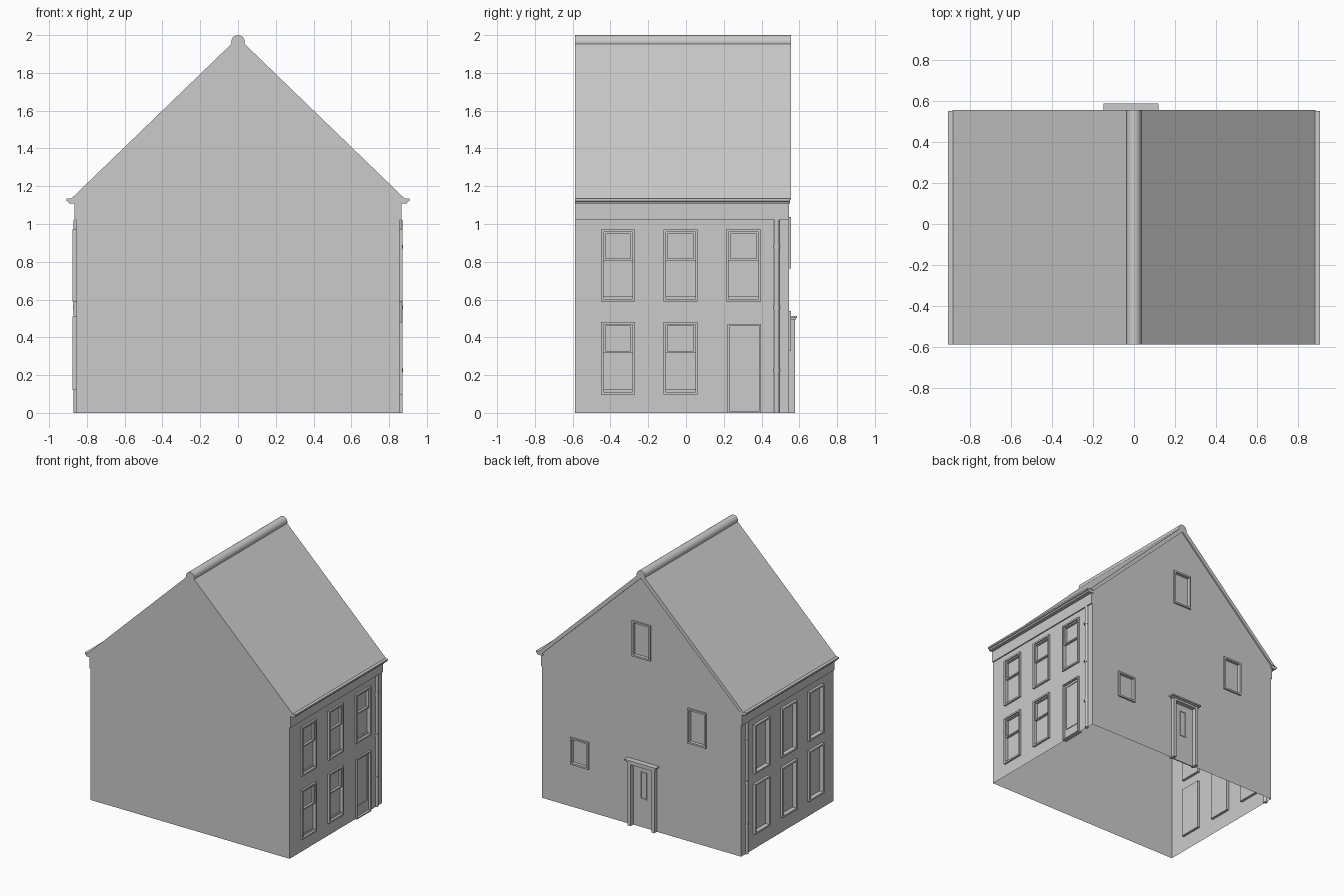
import bpy, bmesh, math
from mathutils import Vector

if "Cube" in bpy.data.objects:
    bpy.data.objects.remove(bpy.data.objects["Cube"])

grey = bpy.data.materials.new("plain_grey")
grey.use_nodes = True
COLOUR = (0.6, 0.6, 0.6, 1)
grey.diffuse_color = COLOUR
grey.node_tree.nodes["Principled BSDF"].inputs["Base Color"].default_value = COLOUR

HALF, FRONT, BACK, ROOF_END = 0.856, -0.588, 0.545, 0.556
EAVE, APEX = Vector((0.885, 0, 1.132)), Vector((0, 0, 1.987))


def finish(name, bm, smooth=False):
    mesh = bpy.data.meshes.new(name)
    bm.to_mesh(mesh)
    bm.free()
    mesh.materials.append(grey)
    ob = bpy.data.objects.new(name, mesh)
    bpy.context.collection.objects.link(ob)
    if smooth:
        mesh.shade_smooth()
        mesh.set_sharp_from_angle(angle=math.radians(40))
    return ob


# Wall frames of reference: (u along wall, z up, d outwards) to world
def side_point(sign):
    return lambda u, z, d: (sign * (HALF + d), u, z)


def back_point(u, z, d):
    return (u, BACK + d, z)


def add_box(bm, at, u0, u1, z0, z1, d0, d1):
    v = [bm.verts.new(at(u, z, d)) for d in (d0, d1) for z in (z0, z1) for u in (u0, u1)]
    faces = [bm.faces.new([v[i] for i in f]) for f in
             ((0, 1, 3, 2), (4, 6, 7, 5), (0, 4, 5, 1), (2, 3, 7, 6), (0, 2, 6, 4), (1, 5, 7, 3))]
    bmesh.ops.recalc_face_normals(bm, faces=faces)
    return faces


def add_frame(bm, at, u0, u1, z0, z1, w, d0, d1):
    add_box(bm, at, u0, u0 + w, z0, z1, d0, d1)
    add_box(bm, at, u1 - w, u1, z0, z1, d0, d1)
    add_box(bm, at, u0 + w, u1 - w, z0, z0 + w, d0, d1)
    add_box(bm, at, u0 + w, u1 - w, z1 - w, z1, d0, d1)


def wall(name, at, u_range, top, openings, outward):
    """Sheet wall with rectangular openings, trimmed under the roof."""
    us = sorted({*u_range, *(u for o in openings for u in o[:2])})
    zs = sorted({0, top, *(z for o in openings for z in o[2:])})
    bm = bmesh.new()
    for a, b in zip(us, us[1:]):
        for c, d in zip(zs, zs[1:]):
            mu, mz = (a + b) / 2, (c + d) / 2
            if any(o[0] < mu < o[1] and o[2] < mz < o[3] for o in openings):
                continue
            f = bm.faces.new([bm.verts.new(at(u, z, 0)) for u, z in ((a, c), (b, c), (b, d), (a, d))])
            f.normal_update()
            if f.normal.dot(Vector(outward)) < 0:
                f.normal_flip()
    bmesh.ops.remove_doubles(bm, verts=bm.verts, dist=0.0001)
    rise, run = APEX.z - EAVE.z, EAVE.x
    for s in (-1, 1):
        bmesh.ops.bisect_plane(bm, geom=bm.verts[:] + bm.edges[:] + bm.faces[:],
                               plane_co=APEX - Vector((0, 0, 0.003)),
                               plane_no=(s * rise, 0, run), clear_outer=True)
    return finish(name, bm)


def window(name, at, o, sash=False, proud=0.016):
    u0, u1, z0, z1 = o
    w = 0.013
    bm = bmesh.new()
    add_frame(bm, at, u0, u1, z0, z1, w, -0.02, proud)
    add_box(bm, at, u0 + w, u1 - w, z0 + w, z1 - w, -0.02, -0.014)
    if sash:
        # Raised upper sash, meeting rail and sill step
        mid = z0 + (z1 - z0) * 0.57
        add_frame(bm, at, u0 + w, u1 - w, mid, z1 - w, 0.01, -0.014, 0.004)
        add_box(bm, at, u0 + w, u1 - w, z0 + w, z0 + 2 * w, -0.014, -0.004)
    return finish(name, bm)


def panel_door(name, at, o, panel):
    # Leaf with a sunken, bevelled rectangle
    u0, u1, z0, z1 = o
    bm = bmesh.new()
    add_box(bm, at, u0, u1, z0, z1, -0.012, -0.004)
    p0, p1, q0, q1 = panel
    add_frame(bm, at, p0, p1, q0, q1, 0.007, -0.004, 0.001)
    return finish(name, bm)


def extrude_profile(name, points, y0, y1, smooth=False):
    bm = bmesh.new()
    f = bm.faces.new([bm.verts.new((x, y0, z)) for x, z in points])
    ext = bmesh.ops.extrude_face_region(bm, geom=[f])
    bmesh.ops.translate(bm, vec=(0, y1 - y0, 0),
                        verts=[g for g in ext["geom"] if isinstance(g, bmesh.types.BMVert)])
    bmesh.ops.recalc_face_normals(bm, faces=bm.faces)
    return finish(name, bm, smooth)


# Side walls with tall windows; the left one has a door in its third bay
bays = [(-0.45, -0.27), (-0.12, 0.062), (0.213, 0.397)]
door = (0.22, 0.397, 0.0, 0.47)
for side, s, low in (("left", 1, (0.097, 0.482)), ("right", -1, (0.12, 0.51))):
    at = side_point(s)
    upper = [(*b, 0.59, 0.97) for b in bays]
    lower = [(*b, *low) for b in (bays[:2] if s > 0 else bays)]
    openings = upper + lower + ([door] if s > 0 else [])
    wall(side + "_wall", at, (FRONT, BACK), 1.12, openings, (s, 0, 0))
    for i, o in enumerate(upper + lower):
        window(f"{side}_window_{i + 1}", at, o, sash=s > 0, proud=0.014 if s > 0 else 0.02)

    # Frieze board and eaves gutter
    frieze = [(0.85, 1.022), (0.865, 1.022), (0.865, 1.11), (0.85, 1.11)]
    gutter = [(0.85, 1.108), (0.893, 1.108), (0.898, 1.118), (0.907, 1.122), (0.907, 1.134), (0.85, 1.134)]
    extrude_profile(side + "_frieze", [(s * x, z) for x, z in frieze], FRONT, BACK)
    extrude_profile(side + "_gutter", [(s * x, z) for x, z in gutter], FRONT, 0.551)

    # Downpipe with collars
    bm = bmesh.new()
    for r, z0, z1 in [(0.014, 0, 1.022)] + [(0.018, z - 0.009, z + 0.009) for z in (0.225, 0.56, 0.88)]:
        tube = bmesh.ops.create_cone(bm, cap_ends=True, segments=16, radius1=r, radius2=r, depth=z1 - z0)
        bmesh.ops.translate(bm, verts=tube["verts"], vec=(s * HALF, 0.48, (z0 + z1) / 2))
    finish(side + "_downpipe", bm, True)

# Side door
at = side_point(1)
bm = bmesh.new()
add_frame(bm, at, *door, 0.009, -0.02, 0.014)
finish("side_door_frame", bm)
panel_door("side_door", at, (0.229, 0.388, 0.009, 0.461), (0.24, 0.378, 0.085, 0.447))

# Gable walls
back_windows = [(-0.08, 0.08, 1.315, 1.59), (-0.56, -0.4, 0.765, 1.037), (0.452, 0.61, 0.33, 0.54)]
back_door = (-0.125, 0.095, 0.0, 0.5)
wall("back_wall", back_point, (-HALF, HALF), 2, back_windows + [back_door], (0, 1, 0))
wall("front_wall", lambda u, z, d: (u, FRONT, z), (-HALF, HALF), 2, [], (0, -1, 0))
for i, o in enumerate(back_windows):
    window(f"back_window_{i + 1}", back_point, o, proud=0.012)

# Back door with jambs, hood and narrow light
bm = bmesh.new()
add_box(bm, back_point, -0.13, -0.105, 0, 0.5, -0.02, 0.031)
add_box(bm, back_point, 0.075, 0.1, 0, 0.5, -0.02, 0.031)
add_box(bm, back_point, -0.105, 0.075, 0.478, 0.5, -0.02, 0.031)
add_box(bm, back_point, -0.14, 0.11, 0.494, 0.503, -0.005, 0.037)
add_box(bm, back_point, -0.15, 0.12, 0.503, 0.514, -0.005, 0.043)
finish("back_door_surround", bm)
panel_door("back_door", back_point, (-0.105, 0.075, 0, 0.478), (-0.043, 0.013, 0.22, 0.43))

# Roof slabs, slightly past the back wall
drop = 0.035
outline = [(-EAVE.x, EAVE.z), (0, APEX.z), (EAVE.x, EAVE.z),
           (EAVE.x - drop, EAVE.z - 0.002), (0, APEX.z - drop * 1.3), (drop - EAVE.x, EAVE.z - 0.002)]
extrude_profile("roof", outline, FRONT, ROOF_END)

# Rounded ridge cap
cap = [(0.036 * math.cos(math.radians(a)), 1.964 + 0.036 * math.sin(math.radians(a)))
       for a in range(-30, 211, 15)]
extrude_profile("ridge_cap", cap, FRONT, ROOF_END, True)
